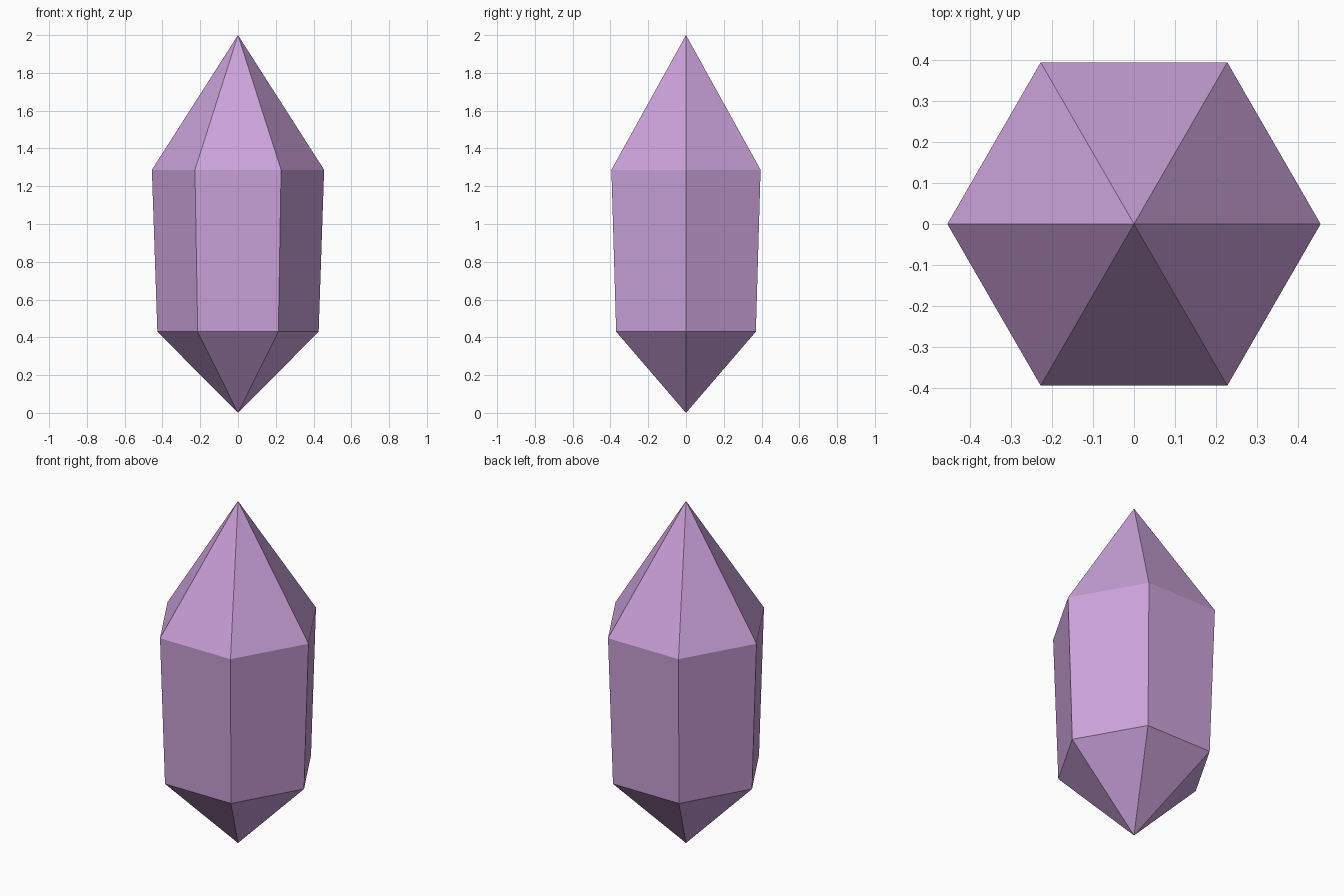
import bpy, bmesh, math

if "Cube" in bpy.data.objects:
    bpy.data.objects.remove(bpy.data.objects["Cube"])

SIDES = 6
LOWER = (0.427, 0.43)   # radius, height of the lower girdle
UPPER = (0.456, 1.287)  # radius, height of the upper girdle
TOP = 2.0

# Single lilac crystal colour
lilac = bpy.data.materials.new("lilac_crystal")
lilac.diffuse_color = (0.6, 0.36, 0.7, 1.0)
lilac.use_nodes = True
lilac.node_tree.nodes["Principled BSDF"].inputs["Base Color"].default_value = lilac.diffuse_color

bm = bmesh.new()


def ring(radius, z):
    """Hexagonal ring with corners on the x axis."""
    return [bm.verts.new((radius * math.cos(math.tau * i / SIDES),
                          radius * math.sin(math.tau * i / SIDES), z))
            for i in range(SIDES)]


# Bottom point, flared prism body and tall top point
bottom = bm.verts.new((0, 0, 0))
low, high = ring(*LOWER), ring(*UPPER)
top = bm.verts.new((0, 0, TOP))
for i in range(SIDES):
    j = (i + 1) % SIDES
    bm.faces.new((bottom, low[j], low[i]))
    bm.faces.new((low[i], low[j], high[j], high[i]))
    bm.faces.new((high[i], high[j], top))

bmesh.ops.recalc_face_normals(bm, faces=bm.faces)
mesh = bpy.data.meshes.new("crystal")
bm.to_mesh(mesh)
bm.free()
mesh.materials.append(lilac)
bpy.context.collection.objects.link(bpy.data.objects.new("crystal", mesh))
